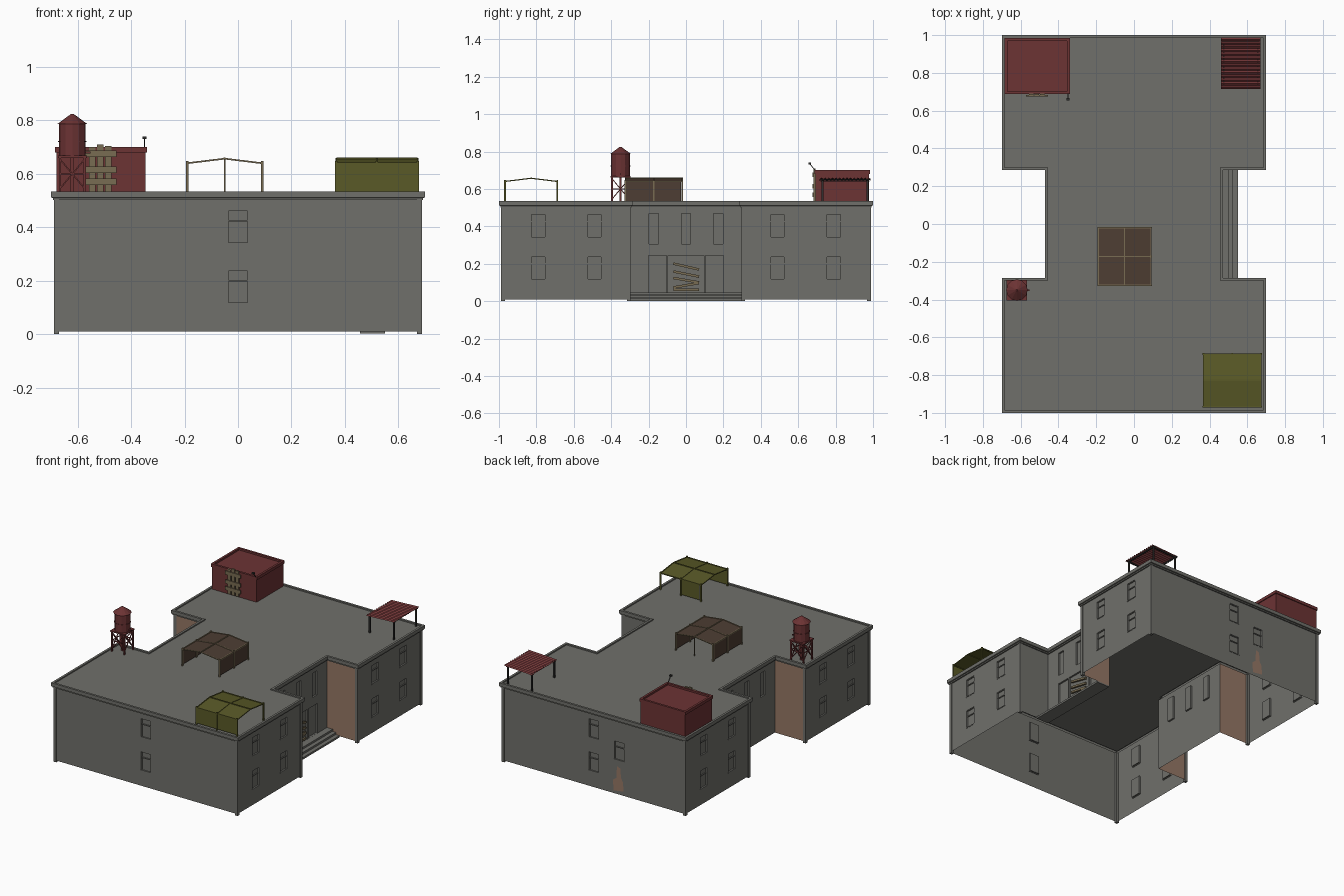
import bpy, bmesh, math
from mathutils import Vector, Matrix

if "Cube" in bpy.data.objects:
    bpy.data.objects.remove(bpy.data.objects["Cube"])


def mat(name, r, g, b):
    m = bpy.data.materials.new(name)
    m.diffuse_color = (r, g, b, 1)
    m.use_nodes = True
    m.node_tree.nodes["Principled BSDF"].inputs["Base Color"].default_value = m.diffuse_color
    return m


CONCRETE = mat("grey_concrete", 0.16, 0.16, 0.145)
BRICK = mat("tan_brick", 0.30, 0.185, 0.13)
RED = mat("red_metal", 0.15, 0.033, 0.034)
OLIVE = mat("olive_canvas", 0.10, 0.10, 0.02)
BROWN = mat("brown_canvas", 0.075, 0.047, 0.033)
WOOD = mat("weathered_wood", 0.19, 0.15, 0.085)
DARK = mat("dark_metal", 0.03, 0.03, 0.028)


def finish(name, bm, *mats):
    me = bpy.data.meshes.new(name)
    bm.to_mesh(me)
    bm.free()
    for m in mats:
        me.materials.append(m)
    ob = bpy.data.objects.new(name, me)
    bpy.context.collection.objects.link(ob)
    return ob


def quad(bm, pts, m=0):
    f = bm.faces.new([bm.verts.new(p) for p in pts])
    f.material_index = m


def box(bm, x0, x1, y0, y1, z0, z1):
    M = Matrix.Translation(((x0 + x1) / 2, (y0 + y1) / 2, (z0 + z1) / 2))
    bmesh.ops.create_cube(bm, size=1, matrix=M @ Matrix.Diagonal((x1 - x0, y1 - y0, z1 - z0, 1)))


def beam(bm, p, q, w):
    p, q = Vector(p), Vector(q)
    R = (q - p).to_track_quat('Z', 'Y').to_matrix().to_4x4()
    bmesh.ops.create_cube(bm, size=1, matrix=Matrix.Translation((p + q) / 2) @ R
                          @ Matrix.Diagonal((w, w, (q - p).length, 1)))


# ---- main building: H-shaped footprint, counter-clockwise
FOOT = [(-.685, -.985), (.685, -.985), (.685, -.3), (.455, -.3), (.455, .3), (.685, .3),
        (.685, .985), (-.685, .985), (-.685, .3), (-.455, .3), (-.455, -.3), (-.685, -.3)]
N = len(FOOT)
TOP = 0.51


def offset(d):
    out = []
    for i, (x, y) in enumerate(FOOT):
        o = Vector((x, y))
        for a, b in ((FOOT[i - 1], FOOT[i]), (FOOT[i], FOOT[(i + 1) % N])):
            e = (Vector(b) - Vector(a)).normalized()
            o += Vector((e.y, -e.x)) * d
        out.append(o)
    return out


def wall(bm, frames, p, q, holes, m):
    """Wall from p to q with recessed openings (centre along wall, width, z0, z1, has a rail)."""
    p, q = Vector(p), Vector(q)
    e = (q - p).normalized()
    n = Vector((e.y, -e.x))
    rects = [(c - w / 2, c + w / 2, a, b) for c, w, a, b, r in holes]

    def P(u, z, d=0.0):
        v = p + e * u - n * d
        return (v.x, v.y, z)
    us = sorted({0, (q - p).length} | {u for r in rects for u in r[:2]})
    zs = sorted({0.01, TOP} | {z for r in rects for z in r[2:]})
    for u0, u1 in zip(us, us[1:]):
        for z0, z1 in zip(zs, zs[1:]):
            u, z = (u0 + u1) / 2, (z0 + z1) / 2
            if not any(r[0] < u < r[1] and r[2] < z < r[3] for r in rects):
                quad(bm, [P(u0, z0), P(u1, z0), P(u1, z1), P(u0, z1)], m)
    D = 0.012
    for (u0, u1, z0, z1), h in zip(rects, holes):
        ring = [(u0, z0), (u1, z0), (u1, z1), (u0, z1)]
        quad(bm, [P(u, z, D) for u, z in ring], m)
        for a, b in zip(ring, ring[1:] + ring[:1]):
            quad(bm, [P(*a), P(*b), P(*b, D), P(*a, D)], m)
        if h[4]:  # middle rail, sill and lintel
            zm = z0 + (z1 - z0) * 0.68
            beam(frames, P(u0, zm, .008), P(u1, zm, .008), .006)
            beam(frames, P(u0 - .004, z0, .001), P(u1 + .004, z0, .001), .006)
            beam(frames, P(u0, z1, .006), P(u1, z1, .006), .006)


def floors(c):
    return [(c, .07, .34, .465, 1), (c, .07, .115, .24, 1)]


TALL = [(c, .05, .305, .468, 0) for c in (.128, .3, .472)]
DOORS = [(.148, .095, .045, .245, 0), (.3, .19, .045, .245, 0), (.452, .095, .045, .245, 0)]
WING = floors(.195) + floors(.495)
WING2 = floors(.19) + floors(.49)
OPEN = {0: floors(.685), 1: WING, 3: TALL + DOORS, 5: WING2, 7 - 1: floors(.685) + [(.875, .07, .24, .365, 1)],
        7: WING, 9: TALL, 11: WING2}
BRICK_WALLS = {4, 8, 10}
bm, fr = bmesh.new(), bmesh.new()
for i in range(N):
    wall(bm, fr, FOOT[i], FOOT[(i + 1) % N], OPEN.get(i, []), 1 if i in BRICK_WALLS else 0)
finish("building_walls", bm, CONCRETE, BRICK)
finish("window_frames", fr, CONCRETE)

# roof deck and overhanging parapet
bm = bmesh.new()
quad(bm, [(p.x, p.y, .527) for p in offset(.004)])
finish("roof_deck", bm, CONCRETE)
bm = bmesh.new()
prof = [(0, .502), (.008, .502), (.008, .51), (.015, .512), (.015, .535), (0, .535), (0, .527)]
rings = [[(p.x, p.y, z) for p in offset(d)] for d, z in prof]
for A, B in zip(rings, rings[1:]):
    for i in range(N):
        j = (i + 1) % N
        quad(bm, [A[i], A[j], B[j], B[i]])
finish("parapet", bm, CONCRETE)

# corner trims on the outer corners
bm = bmesh.new()
for sx in (-1, 1):
    for y in (-.979, -.306, .306, .979):
        x = sx * .679
        box(bm, x - .01, x + .01, y - .01, y + .01, 0, .505)
finish("corner_trims", bm, CONCRETE)

# entrance steps
bm = bmesh.new()
for k in range(3):
    box(bm, .456, .55 - .025 * k, -.299, .299, .015 * k + .002, .015 * k + .015)
finish("entrance_steps", bm, CONCRETE)

# slanted boards nailed over the entrance
bm = bmesh.new()
for z, t in ((.06, .0), (.085, .012), (.112, -.012), (.145, -.014), (.185, -.016)):
    beam(bm, (.456, -.068, z - t), (.456, .07, z + t), .013)
finish("door_boards", bm, WOOD)

# exposed brick patch on the back wall
bm = bmesh.new()
quad(bm, [(x, .988, z) for x, z in ((-.15, .03), (-.225, .04), (-.22, .1), (-.205, .13),
                                    (-.2, .19), (-.175, .2), (-.17, .12), (-.145, .1))])
finish("brick_patch", bm, BRICK)

# ---- red shed on the roof
bm = bmesh.new()
X0, X1, Y0, Y1 = -.685, -.34, .687, .985
box(bm, X0 + .006, X1 - .006, Y0 + .006, Y1 - .006, .527, .688)
for a in ((X0, X1, Y0, Y0 + .015), (X0, X1, Y1 - .015, Y1),
          (X0, X0 + .015, Y0 + .015, Y1 - .015), (X1 - .015, X1, Y0 + .015, Y1 - .015)):
    box(bm, *a, .68, .70)
finish("roof_shed", bm, RED)
bm = bmesh.new()
for x, h in ((-.545, .7), (-.515, .71), (-.485, .705)):
    box(bm, x - .012, x + .012, .682, .692, .533, h)
for z in (.57, .615, .675):
    box(bm, -.572, -.455, .676, .682, z - .012, z + .012)
finish("shed_door_boards", bm, WOOD)

# little lamp on an arm at the shed corner
bm = bmesh.new()
beam(bm, (-.35, .69, .70), (-.35, .663, .733), .004)
box(bm, -.358, -.342, .655, .668, .73, .74)
finish("shed_lamp", bm, DARK)

# ---- corrugated canopy
bm = bmesh.new()
K = 28
zig = [(.715 + .272 * k / K, .008 * (k % 2)) for k in range(K + 1)]
for (ya, za), (yb, zb) in zip(zig, zig[1:]):
    quad(bm, [(.46, ya, .643 + za), (.67, ya, .653 + za), (.67, yb, .653 + zb), (.46, yb, .643 + zb)])
finish("canopy_sheet", bm, RED)
bm = bmesh.new()
for x, z in ((.475, .642), (.655, .65)):
    for y in (.73, .97):
        beam(bm, (x, y, .527), (x, y, z), .009)
    beam(bm, (x, .72, z), (x, .982, z), .007)
for y in (.73, .97):
    beam(bm, (.465, y, .641), (.665, y, .65), .007)
finish("canopy_frame", bm, DARK)


# ---- canvas shelters: u runs across the ridge, v along it
def shelter(name, at, m, panels):
    H, L, E, R, B = .14, .152, .64, .657, .528
    cloth, frame = bmesh.new(), bmesh.new()
    for s in (-1, 1):
        quad(cloth, [at(s * H, -L, E), at(s * H, L, E), at(0, L, R), at(0, -L, R)])
        beam(frame, at(s * H, -L, E), at(s * H, L, E), .007)
        for v in (-L, 0, L):
            beam(frame, at(s * H, v, E), at(0, v, R), .006)
            beam(frame, at(s * H, v, B), at(s * H, v, E + .008), .009)
    beam(frame, at(0, -L, R), at(0, L, R), .007)
    for s, v0, v1 in panels:
        quad(cloth, [at(s * H, v0, .535), at(s * H, v1, .535), at(s * H, v1, E), at(s * H, v0, E)])
    finish(name + "_cloth", cloth, m)
    return name + "_frame", frame


n, f = shelter("brown_shelter", lambda u, v, z: (-.05 + u, -.172 + v, z), BROWN,
               [(-1, -.152, .145), (1, -.152, .145)])
beam(f, (-.05, -.02, .528), (-.05, -.02, .657), .006)
finish(n, f, WOOD)
n, f = shelter("olive_shelter", lambda u, v, z: (.52 + v, -.828 + u, z), OLIVE,
               [(-1, -.152, .152), (1, -.14, 0)])
finish(n, f, OLIVE)

# ---- water tower
CX, CY = -.62, -.35
bm = bmesh.new()
for r0, r1, z0, z1 in ((.05, .05, .668, .79), (.057, .004, .786, .825), (.053, .053, .72, .724)):
    bmesh.ops.create_cone(bm, cap_ends=True, segments=12, radius1=r0, radius2=r1, depth=z1 - z0,
                          matrix=Matrix.Translation((CX, CY, (z0 + z1) / 2)))
box(bm, CX - .054, CX + .054, CY - .054, CY + .054, .66, .668)
finish("water_tank", bm, RED)
bm = bmesh.new()
C = [(CX + .046 * a, CY + .046 * b) for a, b in ((-1, -1), (1, -1), (1, 1), (-1, 1))]
for (xa, ya), (xb, yb) in zip(C, C[1:] + C[:1]):
    beam(bm, (xa, ya, .527), (xa, ya, .662), .009)
    beam(bm, (xa, ya, .545), (xb, yb, .655), .005)
    beam(bm, (xb, yb, .545), (xa, ya, .655), .005)
    beam(bm, (xa, ya, .60), (xb, yb, .60), .005)
beam(bm, (CX, CY, .527), (CX, CY, .662), .012)
beam(bm, (CX + .04, CY, .68), (CX + .068, CY, .68), .007)
finish("tower_legs", bm, RED)
